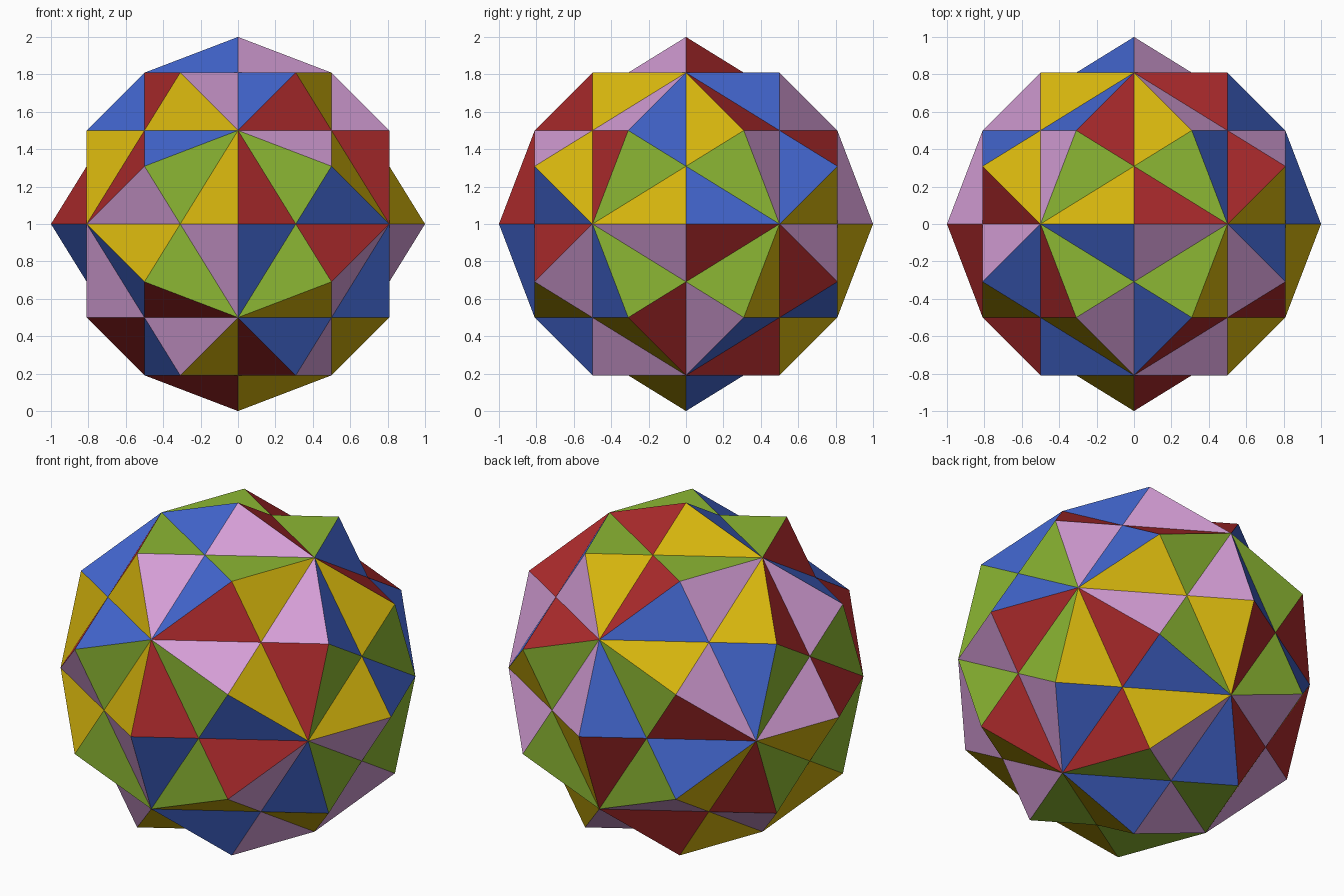
import bpy, bmesh
from math import sqrt
from mathutils import Vector

if "Cube" in bpy.data.objects:
    bpy.data.objects.remove(bpy.data.objects["Cube"], do_unlink=True)

PHI = (1 + sqrt(5)) / 2
HALF, LONG, SHORT = 0.5, PHI / 2, 0.5 / PHI

# Each colour owns one set of three perpendicular face directions,
# identified here by one direction of the set
COLOURS = {
    "green": ((0.265, 0.475, 0.033), (0, 0, 1)),
    "yellow": ((0.66, 0.455, 0.004), (-HALF, -LONG, SHORT)),
    "red": ((0.41, 0.023, 0.025), (HALF, -LONG, SHORT)),
    "blue": ((0.056, 0.135, 0.63), (HALF, -LONG, -SHORT)),
    "pink": ((0.66, 0.34, 0.67), (-HALF, -LONG, -SHORT)),
}


def make_material(name, rgb):
    mat = bpy.data.materials.new(name)
    mat.use_nodes = True
    colour = (*rgb, 1)
    mat.diffuse_color = colour
    mat.node_tree.nodes["Principled BSDF"].inputs["Base Color"].default_value = colour
    return mat


# Icosahedron from three crossed golden rectangles
bm = bmesh.new()
for a in (-HALF, HALF):
    for b in (-LONG, LONG):
        for corner in ((0, b, a), (a, 0, b), (b, a, 0)):
            bm.verts.new(corner)
bmesh.ops.convex_hull(bm, input=bm.verts[:])

# Split every edge, then each face into six triangles around its centre
bmesh.ops.bisect_edges(bm, edges=bm.edges[:], cuts=1)
bmesh.ops.poke(bm, faces=bm.faces[:])

# Corners stay; edge midpoints rise to the outer radius, face centres less
for v in bm.verts:
    radius = v.co.length
    if radius < 0.78:
        v.co *= sqrt(3) / 2 / radius
    elif radius < 0.9:
        v.co /= radius

# Colour by facing direction: along or square to the colour's axis
bmesh.ops.recalc_face_normals(bm, faces=bm.faces[:])
bm.normal_update()
axes = [Vector(axis) for _, axis in COLOURS.values()]
for f in bm.faces:
    f.smooth = False
    for i, axis in enumerate(axes):
        d = abs(f.normal.dot(axis))
        if d < 0.02 or d > 0.98:
            f.material_index = i

# Stand the solid on the ground
bmesh.ops.translate(bm, verts=bm.verts[:], vec=(0, 0, 1))
mesh = bpy.data.meshes.new("faceted_star_solid")
for name, (rgb, _) in COLOURS.items():
    mesh.materials.append(make_material(name, rgb))
bm.to_mesh(mesh)
bm.free()
bpy.context.collection.objects.link(bpy.data.objects.new("faceted_star_solid", mesh))
